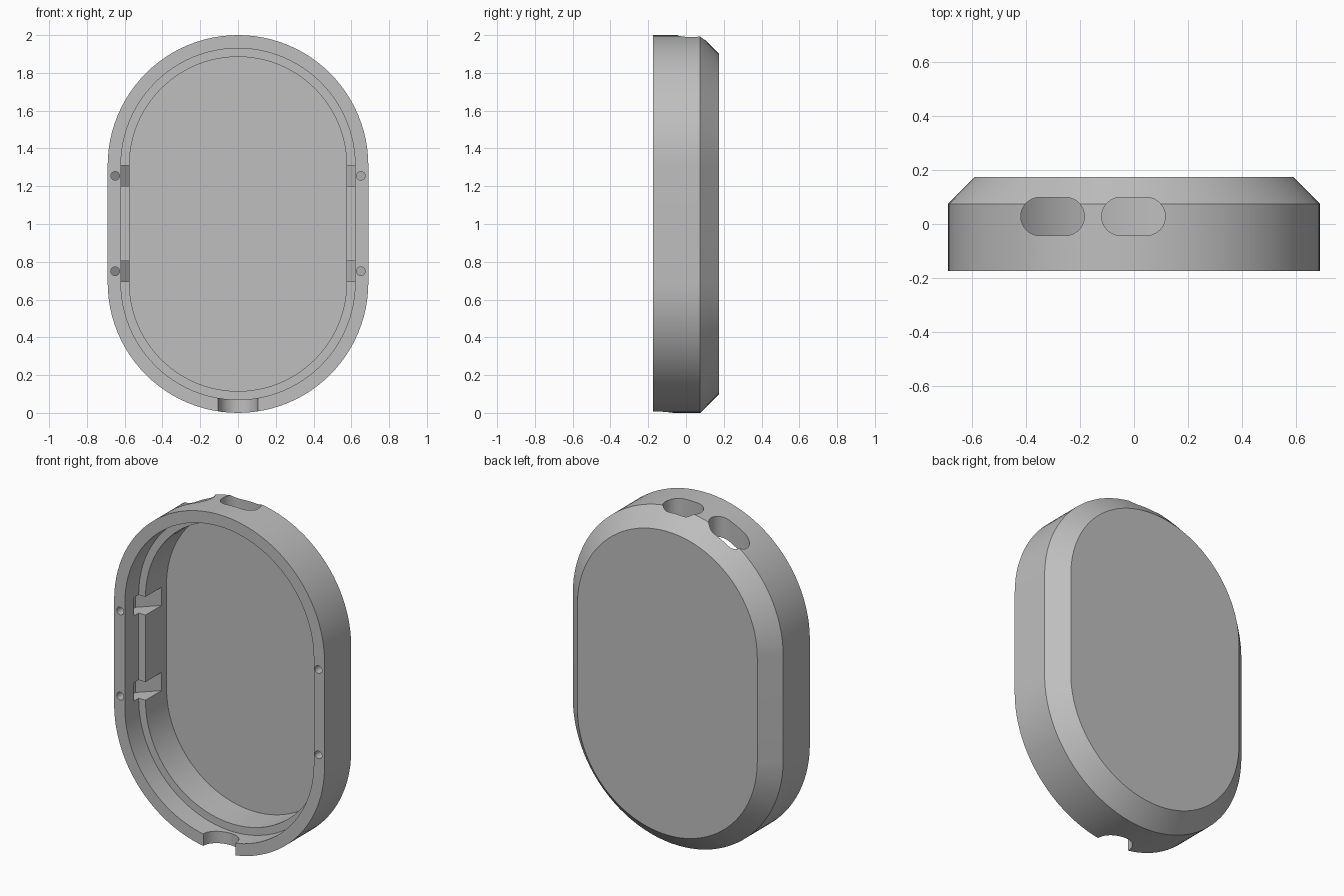
import bpy, bmesh, math
from mathutils import Vector

cube = bpy.data.objects.get("Cube")
if cube:
    bpy.data.objects.remove(cube, do_unlink=True)

grey = bpy.data.materials.new("plain grey")
grey.use_nodes = True
GREY = (0.52, 0.52, 0.52, 1)
grey.diffuse_color = GREY
grey.node_tree.nodes["Principled BSDF"].inputs["Base Color"].default_value = GREY


def stadium(radius, half_straight, steps=48):
    """Outline of two half circles joined by straight sides along the second axis."""
    points = []
    for sign in (1, -1):
        for i in range(steps + 1):
            a = math.pi * i / steps
            points.append((sign * radius * math.cos(a),
                           sign * (radius * math.sin(a) + half_straight)))
    return points


def loft(name, rings):
    """Skin a closed solid through matching rings of points."""
    bm = bmesh.new()
    loops = [[bm.verts.new(p) for p in ring] for ring in rings]
    n = len(loops[0])
    for a, b in zip(loops, loops[1:]):
        for i in range(n):
            j = (i + 1) % n
            bm.faces.new((a[i], a[j], b[j], b[i]))
    bm.faces.new(loops[0])
    bm.faces.new(loops[-1])
    bmesh.ops.recalc_face_normals(bm, faces=bm.faces)
    mesh = bpy.data.meshes.new(name)
    bm.to_mesh(mesh)
    bm.free()
    mesh.materials.append(grey)
    obj = bpy.data.objects.new(name, mesh)
    bpy.context.collection.objects.link(obj)
    return obj


def prism(name, points, start, end):
    """Extrude 3D points from one offset to another."""
    return loft(name, [[Vector(p) + Vector(o) for p in points] for o in (start, end)])


# Case: outer wall with a back chamfer, then the stepped pocket inside
STRAIGHT = 0.31
profile = [(0.59, 0.175), (0.69, 0.075), (0.69, -0.175),
           (0.62, -0.175), (0.62, -0.045), (0.575, -0.045), (0.575, 0.152)]
case = loft("case_shell", [[(x, y, z + 1) for x, z in stadium(r, STRAIGHT)]
                           for r, y in profile])

cutters = []

# Two button slots through the top wall
for side, cx in (("right", -0.302), ("middle", -0.002)):
    outline = [(cx + v, 0.028 + u, 0) for u, v in stadium(0.071, 0.047, 16)]
    cutters.append(prism(side + "_top_slot_cutter", outline, (0, 0, 1.6), (0, 0, 2.1)))

# Half-round cable notch in the bottom rim
circle = [(0.105 * math.cos(math.tau * i / 48), 0.105 * math.sin(math.tau * i / 48) - 0.175, 0)
          for i in range(48)]
cutters.append(prism("bottom_notch_cutter", circle, (0, 0, -0.1), (0, 0, 0.11)))

# Ramped clip pockets in the side walls, each reached by a pin hole from the rim
ramp = [(0.56, 0.12), (0.675, 0.005), (0.675, -0.088), (0.56, -0.088)]
pin = [(0.023 * math.cos(math.tau * i / 24), 0.023 * math.sin(math.tau * i / 24))
       for i in range(24)]
for side, s in (("left", 1), ("right", -1)):
    for level, z in (("upper", 1.255), ("lower", 0.75)):
        name = level + "_" + side
        cutters.append(prism(name + "_clip_cutter", [(s * x, y, z) for x, y in ramp],
                             (0, 0, -0.054), (0, 0, 0.054)))
        cutters.append(prism(name + "_pin_cutter", [(s * 0.65 + x, 0, z + h) for x, h in pin],
                             (0, -0.2, 0), (0, -0.06, 0)))

# Cut everything out of the case
for cutter in cutters:
    cut = case.modifiers.new(cutter.name, 'BOOLEAN')
    cut.operation = 'DIFFERENCE'
    cut.solver = 'EXACT'
    cut.object = cutter
bpy.context.view_layer.update()
graph = bpy.context.evaluated_depsgraph_get()
result = bpy.data.meshes.new_from_object(case.evaluated_get(graph))
case.modifiers.clear()
case.data = result
for cutter in cutters:
    bpy.data.objects.remove(cutter, do_unlink=True)

# Smooth the curved walls, keep the rims sharp
bpy.ops.object.select_all(action='DESELECT')
case.select_set(True)
bpy.context.view_layer.objects.active = case
bpy.ops.object.shade_smooth_by_angle(angle=math.radians(25))
